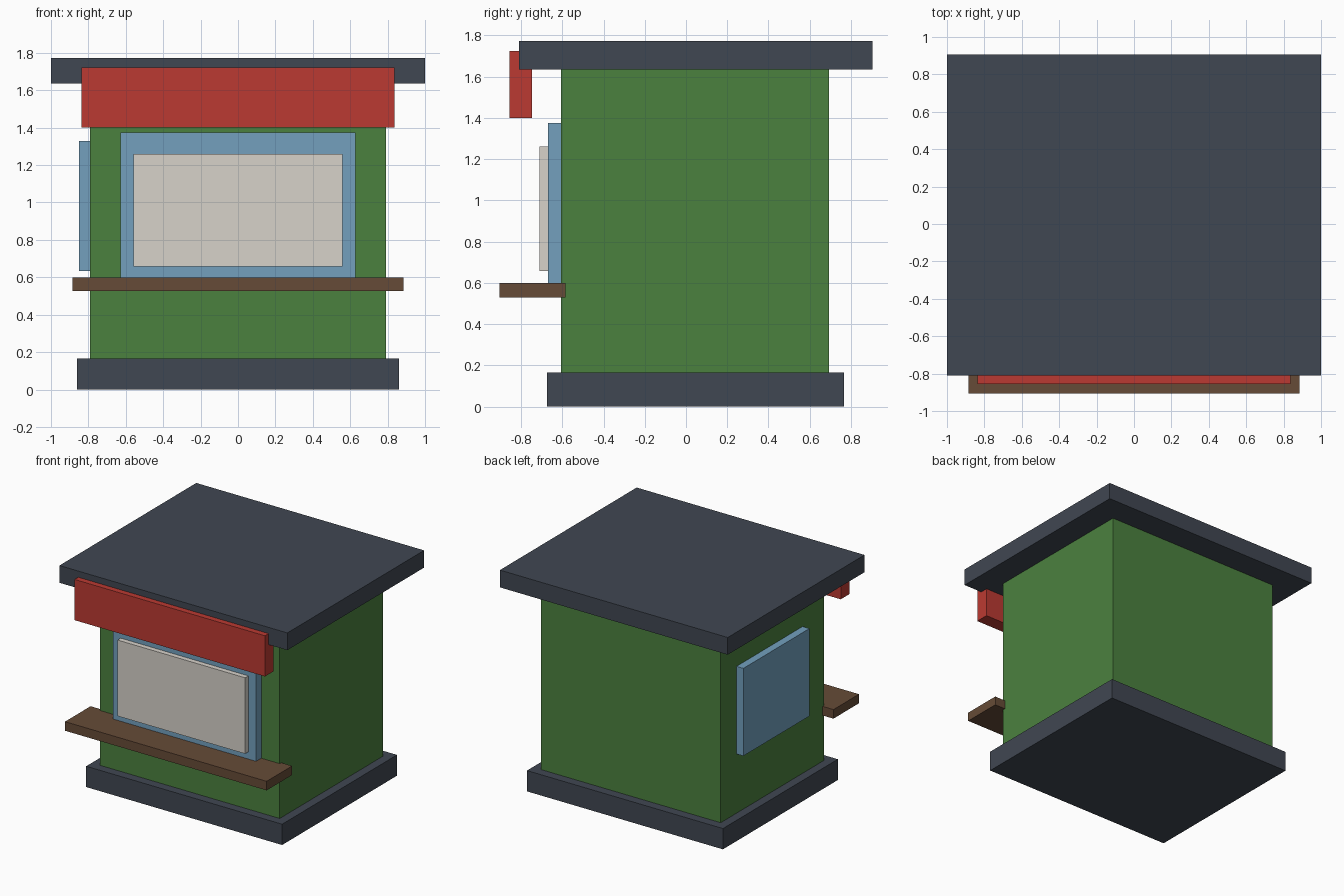
import bpy
import bmesh
from mathutils import Vector

if "Cube" in bpy.data.objects:
    bpy.data.objects.remove(bpy.data.objects["Cube"])


def paint(name, rgb):
    """Material from 0-255 sRGB values."""
    mat = bpy.data.materials.new(name)
    mat.diffuse_color = [((c / 255 + 0.055) / 1.055) ** 2.4 for c in rgb] + [1]
    mat.use_nodes = True
    mat.node_tree.nodes["Principled BSDF"].inputs["Base Color"].default_value = mat.diffuse_color
    return mat


def box(name, x, y, z, mat):
    """Box spanning the given (min, max) range on each axis."""
    lo, hi = (Vector(v) for v in zip(x, y, z))
    bm = bmesh.new()
    bmesh.ops.create_cube(bm, size=1)
    bmesh.ops.scale(bm, vec=hi - lo, verts=bm.verts)
    mesh = bpy.data.meshes.new(name)
    bm.to_mesh(mesh)
    bm.free()
    mesh.materials.append(mat)
    obj = bpy.data.objects.new(name, mesh)
    obj.location = (lo + hi) / 2
    bpy.context.collection.objects.link(obj)
    return obj


slate = paint("slate", (64, 71, 82))
green = paint("green", (75, 129, 63))
red = paint("red", (187, 58, 50))
blue = paint("blue", (115, 160, 190))
cream = paint("cream", (215, 210, 202))
wood = paint("wood", (102, 75, 55))

# Main structure
box("base", (-0.86, 0.86), (-0.675, 0.765), (0, 0.165), slate)
box("body", (-0.79, 0.79), (-0.605, 0.693), (0.165, 1.635), green)
box("roof", (-1, 1), (-0.81, 0.905), (1.635, 1.772), slate)

# Serving window with shutter and counter
box("front_window", (-0.628, 0.628), (-0.67, -0.605), (0.6, 1.375), blue)
box("shutter", (-0.56, 0.56), (-0.71, -0.67), (0.657, 1.26), cream)
box("counter", (-0.885, 0.885), (-0.905, -0.585), (0.528, 0.6), wood)

# Blank sign board under the roof edge
box("sign_board", (-0.836, 0.836), (-0.856, -0.747), (1.4, 1.723), red)

# Window on the left wall
box("side_window", (-0.85, -0.79), (-0.333, 0.495), (0.635, 1.33), blue)
